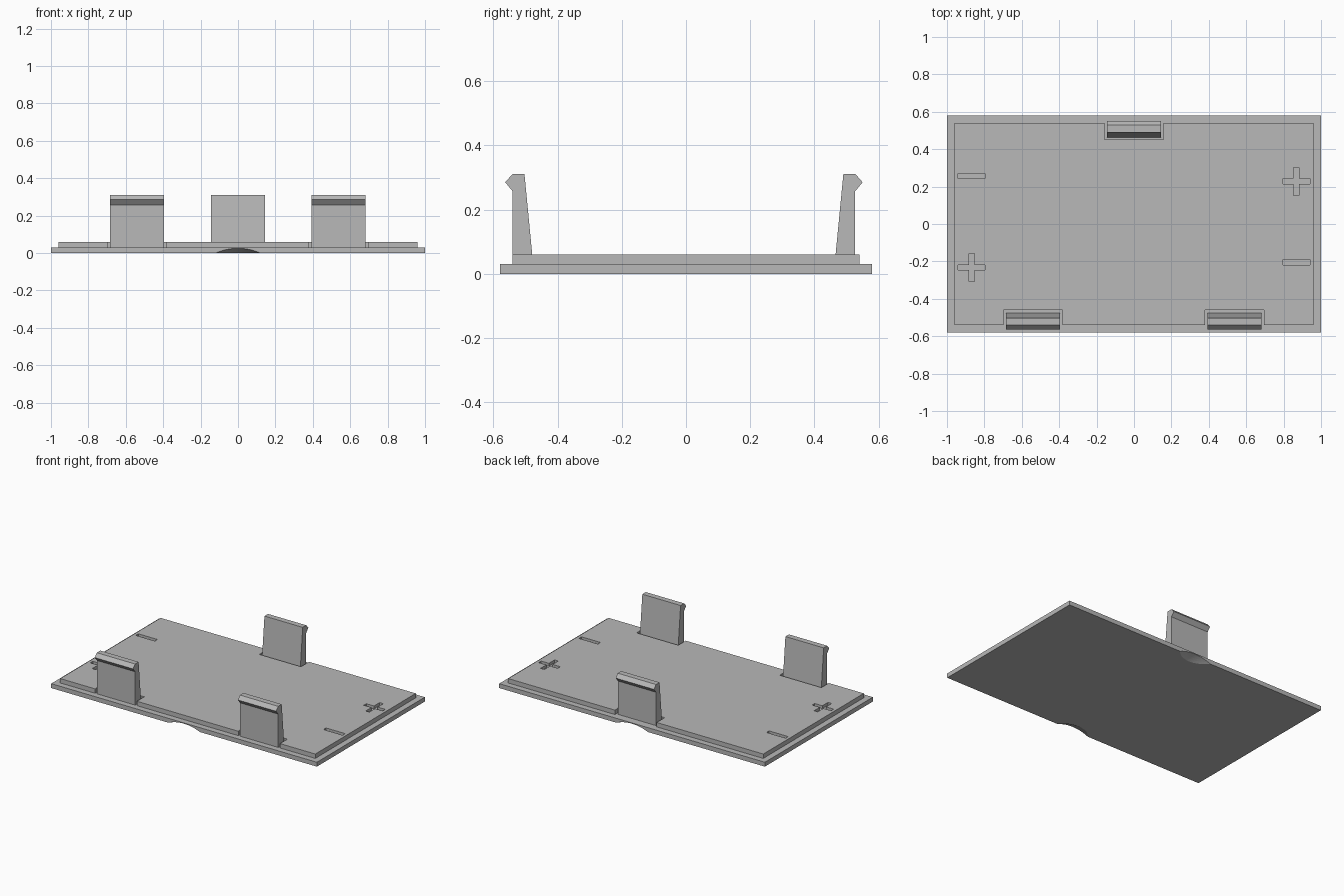
import bpy
import bmesh

cube = bpy.data.objects.get("Cube")
if cube:
    bpy.data.objects.remove(cube, do_unlink=True)

grey = bpy.data.materials.new("grey plastic")
grey.use_nodes = True
colour = (0.48, 0.48, 0.48, 1)
grey.diffuse_color = colour
grey.node_tree.nodes["Principled BSDF"].inputs["Base Color"].default_value = colour


def finish(name, bm):
    bmesh.ops.recalc_face_normals(bm, faces=bm.faces)
    mesh = bpy.data.meshes.new(name)
    bm.to_mesh(mesh)
    bm.free()
    mesh.materials.append(grey)
    obj = bpy.data.objects.new(name, mesh)
    bpy.context.collection.objects.link(obj)
    return obj


def box(name, x, y, z):
    """Box from (min, max) pairs."""
    bm = bmesh.new()
    bmesh.ops.create_cube(bm, size=1)
    for v in bm.verts:
        v.co = [pair[0] if c < 0 else pair[1] for c, pair in zip(v.co, (x, y, z))]
    return finish(name, bm)


def cut(target, cutter):
    cutter.hide_render = True
    mod = target.modifiers.new("cut", "BOOLEAN")
    mod.operation = "DIFFERENCE"
    mod.solver = "EXACT"
    mod.object = cutter
    bpy.context.view_layer.objects.active = target
    bpy.ops.object.modifier_apply(modifier=mod.name)
    bpy.data.objects.remove(cutter, do_unlink=True)


def bar(x, y, half_x, half_y):
    """Cutter for a groove in the top of the raised panel."""
    return box("groove_cutter", (x - half_x, x + half_x), (y - half_y, y + half_y), (0.04, 0.1))


# Base plate with a shallow finger scoop under each long edge
base = box("base_plate", (-1, 1), (-0.58, 0.58), (0, 0.03))
for side in (-1, 1):
    bm = bmesh.new()
    bmesh.ops.create_uvsphere(bm, u_segments=96, v_segments=64, radius=0.313)
    bmesh.ops.translate(bm, verts=bm.verts, vec=(0, side * 0.67, -0.275))
    cut(base, finish("scoop_cutter", bm))

# Raised panel, notched around each clip
panel = box("raised_panel", (-0.96, 0.96), (-0.54, 0.54), (0.03, 0.06))
clips = [("front_right_clip", -0.54, -1), ("front_left_clip", 0.537, -1), ("back_clip", 0, 1)]
for name, x, side in clips:
    inner = 0.46 if side < 0 else 0.453
    y = sorted((side * inner, side * 0.7))
    cut(panel, box("notch_cutter", (x - 0.157, x + 0.157), y, (0, 0.1)))

# Engraved polarity marks: minus and plus
for x, y in ((-0.868, 0.257), (0.868, -0.204)):
    cut(panel, bar(x, y, 0.072, 0.014))
for x, y in ((-0.868, -0.232), (0.868, 0.228)):
    cut(panel, bar(x, y, 0.072, 0.014))
    cut(panel, bar(x, y, 0.014, 0.075))

# Snap clips: hooked profile swept along x, as (outward distance, height)
profile = [(0.476, 0.03), (0.54, 0.03), (0.54, 0.257), (0.563, 0.285),
           (0.541, 0.31), (0.503, 0.31)]
for name, x, side in clips:
    shift = 0 if side < 0 else -0.013
    bm = bmesh.new()
    face = bm.faces.new([bm.verts.new((x - 0.144, side * (d + shift), z)) for d, z in profile])
    sweep = bmesh.ops.extrude_face_region(bm, geom=[face])["geom"]
    moved = [g for g in sweep if isinstance(g, bmesh.types.BMVert)]
    bmesh.ops.translate(bm, verts=moved, vec=(0.288, 0, 0))
    finish(name, bm)
